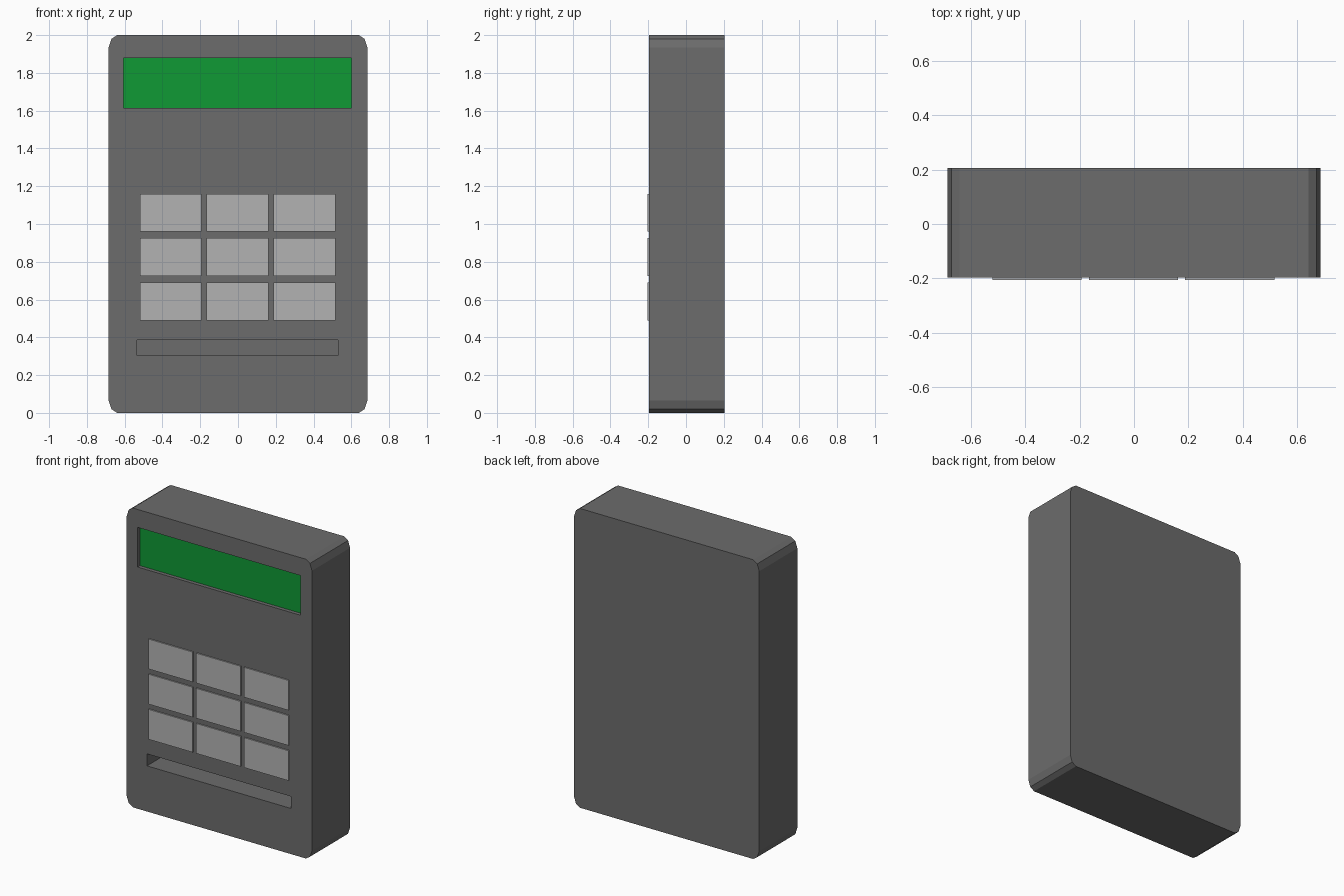
import bpy, bmesh

if "Cube" in bpy.data.objects:
    bpy.data.objects.remove(bpy.data.objects["Cube"])

FRONT, BACK = -0.197, 0.205


def material(name, color):
    m = bpy.data.materials.new(name)
    m.diffuse_color = (*color, 1)
    m.use_nodes = True
    m.node_tree.nodes["Principled BSDF"].inputs["Base Color"].default_value = m.diffuse_color
    return m


def finish(name, bm, mat=None):
    bmesh.ops.recalc_face_normals(bm, faces=bm.faces)
    mesh = bpy.data.meshes.new(name)
    bm.to_mesh(mesh)
    bm.free()
    obj = bpy.data.objects.new(name, mesh)
    bpy.context.collection.objects.link(obj)
    if mat:
        mesh.materials.append(mat)
    return obj


def box(name, x0, x1, y0, y1, z0, z1, mat=None):
    bm = bmesh.new()
    bmesh.ops.create_cube(bm, size=1)
    for v in bm.verts:
        v.co.x = x1 if v.co.x > 0 else x0
        v.co.y = y1 if v.co.y > 0 else y0
        v.co.z = z1 if v.co.z > 0 else z0
    return finish(name, bm, mat)


dark = material("case_grey", (0.15, 0.15, 0.15))
light = material("key_grey", (0.45, 0.45, 0.45))
green = material("screen_green", (0.005, 0.32, 0.035))

# Case: one chamfered corner mirrored into a full outline, then extruded
corner = [(0.685, 0.935), (0.67, 0.98), (0.64, 1.0)]
half = corner + [(-x, z) for x, z in reversed(corner)]
outline = half + [(-x, -z) for x, z in half]
bm = bmesh.new()
face = bm.faces.new([bm.verts.new((x, FRONT, z + 1)) for x, z in outline])
ext = bmesh.ops.extrude_face_region(bm, geom=[face], use_keep_orig=True)
for v in ext["geom"]:
    if isinstance(v, bmesh.types.BMVert):
        v.co.y = BACK
case = finish("case", bm, dark)

# Recesses for the screen and the card slot
cutters = [
    box("screen_recess_cutter", -0.605, 0.6, -0.3, FRONT + 0.03, 1.615, 1.88, dark),
    box("card_slot_cutter", -0.535, 0.53, -0.3, FRONT + 0.2, 0.305, 0.385, dark),
]
bpy.context.view_layer.objects.active = case
for cutter in cutters:
    mod = case.modifiers.new(cutter.name, "BOOLEAN")
    mod.operation = "DIFFERENCE"
    mod.solver = "EXACT"
    mod.object = cutter
    bpy.ops.object.modifier_apply(modifier=mod.name)
    bpy.data.objects.remove(cutter)

# Screen panel at the bottom of its recess
box("screen", -0.605, 0.6, FRONT + 0.025, FRONT + 0.035, 1.615, 1.88, green)

# Keypad: 3 x 3 slightly raised keys
for row in range(3):
    for col in range(3):
        x, z = -0.52 + 0.354 * col, 0.49 + 0.235 * row
        box(f"key_{row}_{col}", x, x + 0.328, -0.205, FRONT + 0.02, z, z + 0.2, light)
